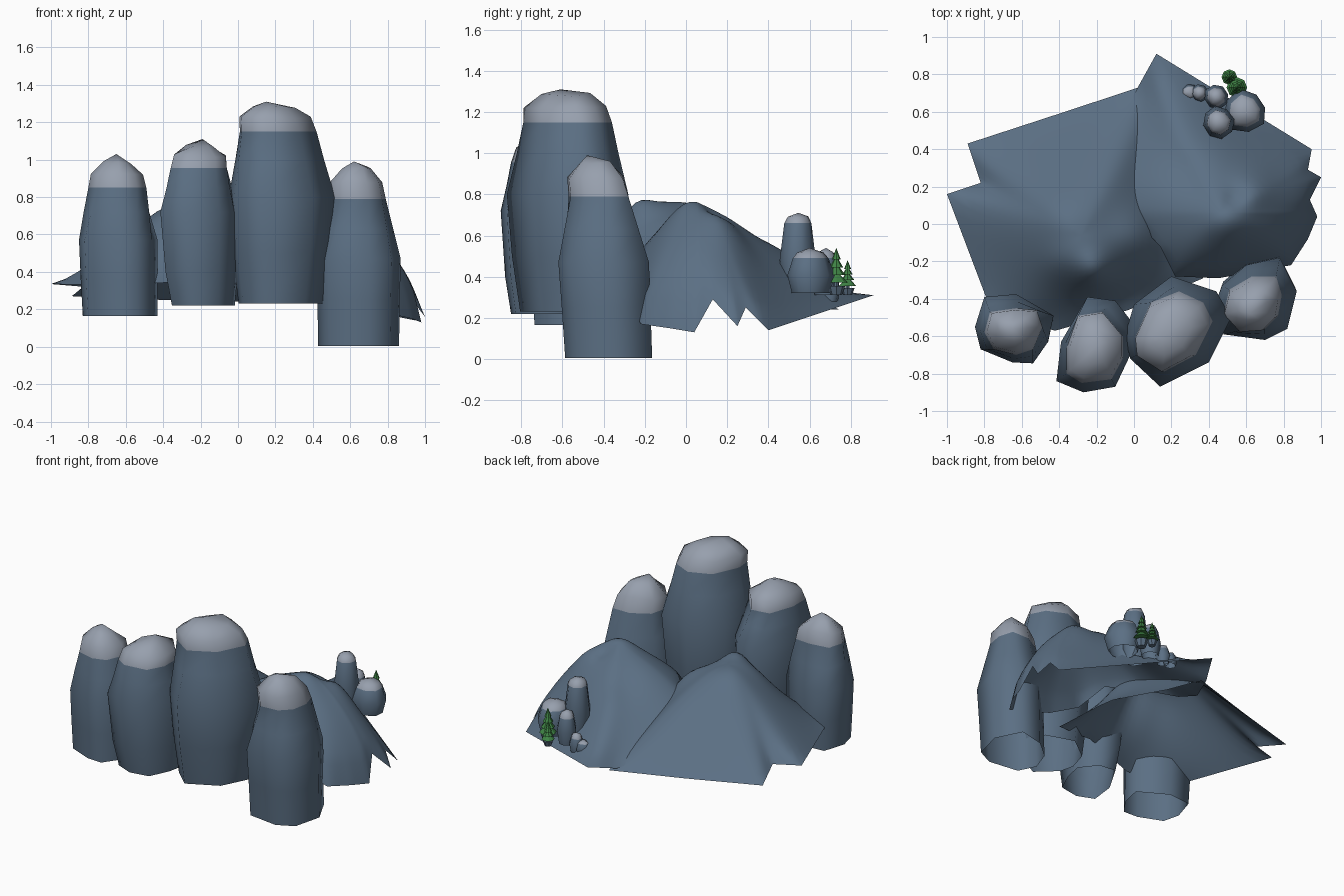
import bpy, math, random
from mathutils import Vector

if "Cube" in bpy.data.objects:
    bpy.data.objects.remove(bpy.data.objects["Cube"])
random.seed(4)

def mat(name, c):
    m = bpy.data.materials.new(name)
    m.diffuse_color = (*c, 1)
    m.use_nodes = True
    m.node_tree.nodes["Principled BSDF"].inputs["Base Color"].default_value = m.diffuse_color
    return m

ROCK = mat("slate_blue_rock", (0.105, 0.16, 0.23))
SNOW = mat("grey_snow", (0.31, 0.35, 0.42))
GREEN = mat("pine_green", (0.05, 0.23, 0.06))

def build(name, verts, faces, mats, ids, angle=80):
    me = bpy.data.meshes.new(name)
    me.from_pydata(verts, [], faces)
    for m in mats:
        me.materials.append(m)
    for p, i in zip(me.polygons, ids):
        p.material_index = i
    ob = bpy.data.objects.new(name, me)
    bpy.context.collection.objects.link(ob)
    bpy.ops.object.select_all(action='DESELECT')
    ob.select_set(True)
    bpy.context.view_layer.objects.active = ob
    bpy.ops.object.shade_smooth_by_angle(angle=math.radians(angle))
    return ob

def pillar(name, outer, inner, rings, cap_z, peak, jitter=0.012, foot=(0, 0)):
    """Loft from the outer (belly) outline to the inner (snow line) outline.
    rings: (z, blend outer->inner, scale about the centre); foot shifts the base ring."""
    n = len(outer)
    verts, faces, ids = [], [], []
    for r, (z, mix, s) in enumerate(rings):
        pts = [Vector(a).lerp(Vector(b), mix) for a, b in zip(outer, inner)]
        c = sum(pts, Vector((0, 0))) / n
        base = c.lerp(Vector(peak[:2]), 0.3) if z > cap_z else c
        base = base + Vector(foot) * max(0, 1 - r / 2)
        for p in pts:
            q = base + (p - c) * s
            j = random.uniform(-jitter, jitter) if z > cap_z else 0
            verts.append((q.x, q.y, z + j))
    for r in range(len(rings) - 1):
        for i in range(n):
            k = (i + 1) % n
            faces.append((r*n + i, r*n + k, (r+1)*n + k, (r+1)*n + i))
            ids.append(int(rings[r][0] >= cap_z))
    verts.append(peak)
    b = (len(rings) - 1) * n
    for i in range(n):
        faces.append((b + i, b + (i + 1) % n, len(verts) - 1))
        ids.append(1)
    return build(name, verts, faces, (ROCK, SNOW), ids)

# four tall pillars: outlines listed counter-clockwise, starting at the left
pillar("pillar_left",
       [(-.85, -.55), (-.82, -.67), (-.65, -.74), (-.54, -.745), (-.46, -.63), (-.43, -.49), (-.63, -.375), (-.80, -.39)],
       [(-.80, -.58), (-.75, -.67), (-.63, -.70), (-.54, -.67), (-.49, -.55), (-.52, -.46), (-.63, -.45), (-.77, -.47)],
       [(.165, 0, .95), (.36, 0, .98), (.57, 0, 1), (.72, .5, 1), (.85, 1, 1), (.93, 1, .9), (.985, 1, .48)],
       .85, (-.65, -.56, 1.03), foot=(.01, 0))
pillar("pillar_mid_left",
       [(-.39, -.63), (-.415, -.84), (-.27, -.90), (-.10, -.87), (-.02, -.70), (.01, -.55), (-.10, -.41), (-.25, -.39)],
       [(-.36, -.66), (-.36, -.80), (-.28, -.85), (-.12, -.83), (-.06, -.72), (-.06, -.60), (-.17, -.47), (-.30, -.49)],
       [(.22, 0, .79), (.40, 0, .91), (.72, 0, 1), (.85, .6, 1), (.955, 1, 1), (1.02, 1, .92), (1.07, 1, .48)],
       .955, (-.19, -.64, 1.11), foot=(.015, 0))
pillar("pillar_tallest",
       [(-.05, -.60), (-.02, -.72), (.14, -.87), (.40, -.74), (.52, -.50), (.44, -.36), (.20, -.28), (0, -.43)],
       [(.01, -.60), (.02, -.70), (.16, -.79), (.33, -.70), (.42, -.52), (.37, -.42), (.24, -.36), (.09, -.42)],
       [(.23, 0, .79), (.50, 0, .92), (.80, 0, 1), (1.0, .6, 1), (1.15, 1, 1), (1.22, 1, .93), (1.285, 1, .55)],
       1.15, (.15, -.61, 1.31))
pillar("pillar_right",
       [(.42, -.47), (.48, -.59), (.70, -.62), (.82, -.56), (.87, -.36), (.78, -.18), (.60, -.22), (.47, -.33)],
       [(.48, -.47), (.57, -.57), (.70, -.56), (.77, -.49), (.79, -.38), (.76, -.28), (.63, -.28), (.51, -.35)],
       [(.005, 0, .96), (.25, 0, .98), (.47, 0, 1), (.63, .5, 1), (.79, 1, 1), (.88, 1, .93), (.955, 1, .5)],
       .79, (.62, -.48, .99), foot=(0, .025))

# two open hill sheets: jagged edge that softens on the way up to a crest, plus bumps
def hill(name, outline, crest, shape, bumps, rows=16, cuts=6):
    edge = []
    for a, b in zip(outline, outline[1:] + outline[:1]):
        edge += [Vector(a).lerp(Vector(b), k / cuts) for k in range(cuts)]
    n = len(edge)
    crest = Vector(crest)
    verts, faces = [], []

    def lift(x, y, t):
        return t * sum(h * math.exp(-((x - u)**2 + (y - v)**2) / r**2) for u, v, r, h in bumps)
    for r in range(rows):
        t = r / rows
        for e in edge:
            p = e.lerp(crest, t)
            d = (e - crest).xy.normalized()
            p.z = e.z + (crest.z - e.z) * shape(t, d)
            p.z += lift(p.x, p.y, min(1, 3 * t))
            verts.append(p)
        for _ in range(3):
            edge = [(edge[i - 1] + edge[i] * 2 + edge[(i + 1) % n]) / 4 for i in range(n)]
    verts.append(crest + Vector((0, 0, lift(crest.x, crest.y, 1))))
    for r in range(rows - 1):
        for i in range(n):
            k = (i + 1) % n
            faces.append((r*n + i, r*n + k, (r+1)*n + k, (r+1)*n + i))
    b = (rows - 1) * n
    faces += [(b + i, b + (i + 1) % n, len(verts) - 1) for i in range(n)]
    build(name, verts, faces, (ROCK,), [0] * len(faces))

hill("hill_left",
     [(-1, .16, .335), (-.75, -.50, .33), (-.42, -.57, .34), (-.03, -.46, .38), (.37, -.29, .25),
      (.28, .10, .30), (.15, .50, .25), (.07, .745, .24), (-.40, .59, .25), (-.89, .43, .27), (-.82, .22, .32)],
     (-.28, -.06, .74), lambda t, d: .3 * t*t*(3 - 2*t) + .7 * math.sin(t * math.pi / 2),
     [(-.36, .06, .15, .035), (-.21, -.26, .12, .13), (.03, -.05, .14, .06), (-.4, -.2, .12, .03)])
hill("hill_right",
     [(.02, .73, .26), (-.10, .50, .30), (-.13, .28, .40), (-.05, .08, .50), (.14, -.12, .55),
      (.22, -.28, .44), (.45, -.29, .32), (.84, -.22, .17), (.93, -.08, .15), (.98, .04, .13),
      (.94, .13, .29), (1, .25, .16), (.93, .29, .25), (.95, .40, .14), (.12, .91, .31)],
     (.47, .06, .72),
     lambda t, d: math.sin(t * math.pi / 2) ** (.62 + .58 * max(0, d.y) + .2 * max(0, -d.x)),
     [(.5, .01, .12, .05), (.64, .2, .11, .05), (.54, .14, .06, -.03), (.3, .3, .12, -.03)])

# small boulders on the back corner
def boulder(name, x, y, r, z0, z1, cap):
    c = [(math.cos(i * math.pi / 4 + .2) * random.uniform(.9, 1.05),
          math.sin(i * math.pi / 4 + .2) * random.uniform(.9, 1.05)) for i in range(8)]
    outer = [(x + r*a, y + r*b) for a, b in c]
    inner = [(x + .75*r*a, y + .75*r*b) for a, b in c]
    h = z1 - z0
    pillar(name, outer, inner,
           [(z0, 0, .8), (z0 + .4*h, 0, 1), (cap, 1, 1), (cap + .6*(z1 - cap), 1, .75)],
           cap, (x, y, z1), .004)

boulder("boulder_tall", .45, .545, .088, .33, .71, .66)
boulder("boulder_wide", .59, .60, .12, .32, .54, .49)
boulder("boulder_mid", .44, .68, .068, .31, .54, .49)
boulder("boulder_small", .35, .70, .048, .28, .41, .375)
boulder("boulder_tiny", .295, .705, .045, .28, .37, .355)

# pines: stacked cones on a stub trunk with a stone foot
def cone(name, x, y, z, r1, r2, h, m, sides=8):
    bpy.ops.mesh.primitive_cone_add(vertices=sides, radius1=r1, radius2=r2, depth=h,
                                    location=(x, y, z + h / 2))
    ob = bpy.context.object
    ob.name = name
    ob.data.materials.append(m)

for tag, x, y, z0, z1, r in (("large", .55, .73, .31, .54, .055), ("small", .51, .785, .31, .48, .042)):
    h = z1 - z0
    cone(f"pine_{tag}_foot", x, y, z0, r * .5, r * .8, h * .2, ROCK)
    cone(f"pine_{tag}_trunk", x, y, z0 + h * .15, r * .25, r * .2, h * .2, ROCK)
    for k in range(4):
        cone(f"pine_{tag}_tier_{k + 1}", x, y, z0 + h * (.27 + .16 * k),
             r * (1 - .2 * k), 0, h * .25, GREEN)
